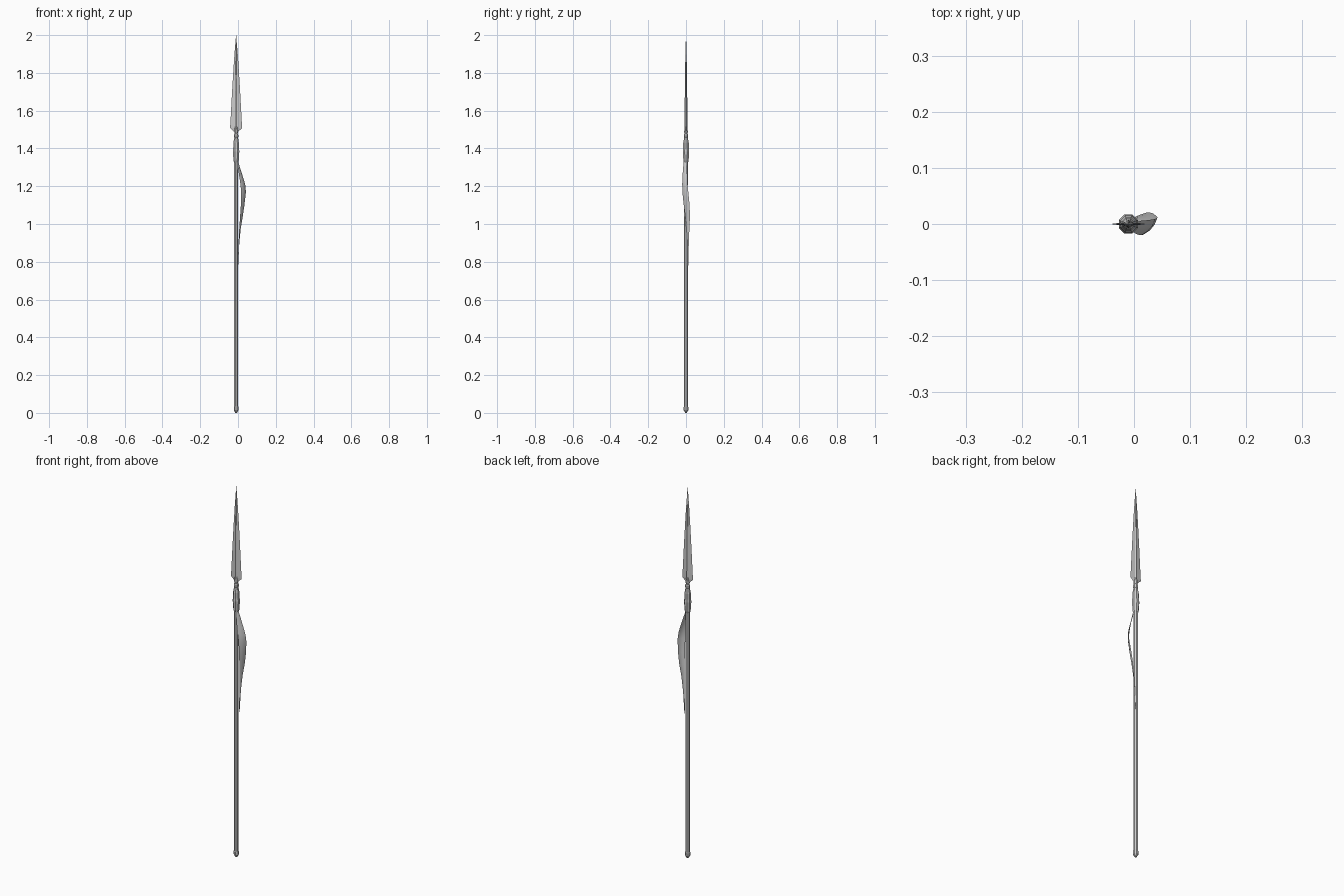
import bpy, bmesh, math

if "Cube" in bpy.data.objects:
    bpy.data.objects.remove(bpy.data.objects["Cube"])

CX = -0.01  # pole axis in x


def make_object(name, bm, smooth=False):
    bmesh.ops.recalc_face_normals(bm, faces=bm.faces)
    me = bpy.data.meshes.new(name)
    bm.to_mesh(me)
    bm.free()
    for p in me.polygons:
        p.use_smooth = smooth
    ob = bpy.data.objects.new(name, me)
    bpy.context.collection.objects.link(ob)
    return ob


def loft(name, rings, closed=True, smooth=False):
    """Bridge successive rings of points; cap the ends when closed."""
    bm = bmesh.new()
    vs = [[bm.verts.new(p) for p in r] for r in rings]
    n = len(vs[0])
    for a, b in zip(vs, vs[1:]):
        for i in range(n if closed else n - 1):
            j = (i + 1) % n
            bm.faces.new((a[i], a[j], b[j], b[i]))
    if closed:
        bm.faces.new(vs[0])
        bm.faces.new(vs[-1])
    return make_object(name, bm, smooth)


def turned(name, profile, sides=8):
    """Low-poly turned part from (radius, z) pairs."""
    rings = []
    for r, z in profile:
        rings.append([(CX + r * math.cos(2 * math.pi * (i + .5) / sides),
                       r * math.sin(2 * math.pi * (i + .5) / sides), z)
                      for i in range(sides)])
    return loft(name, rings)


# Pole with its butt cap
turned("shaft", [(0.0115, 0.02), (0.0115, 1.36)])
turned("butt_cap", [(0.005, 0.0), (0.013, 0.014), (0.0135, 0.03), (0.012, 0.034)])

# Socket, neck and collar under the blade
turned("socket", [(0.012, 1.325), (0.015, 1.335), (0.0185, 1.385), (0.0165, 1.40),
                  (0.016, 1.43), (0.011, 1.455), (0.009, 1.46)])
turned("collar", [(0.009, 1.455), (0.0125, 1.462), (0.0125, 1.472), (0.009, 1.479),
                  (0.011, 1.488), (0.009, 1.50), (0.007, 1.515)])

# Flat blade with a raised central rib: (half width, rib half width, half thickness, z)
blade = [(0.012, 0.006, 0.008, 1.490), (0.032, 0.006, 0.008, 1.508),
         (0.030, 0.006, 0.008, 1.54), (0.0225, 0.005, 0.0065, 1.68),
         (0.016, 0.003, 0.005, 1.79), (0.0095, 0.0015, 0.0035, 1.89),
         (0.0005, 0.0002, 0.0004, 2.0)]
rings = []
for w, r, t, z in blade:
    half = [(w, 0), (r, t * 0.4), (0, t)]
    quad = half + [(-r, t * 0.4)]
    outline = quad + [(-x, -y) for x, y in quad]
    rings.append([(CX + x, y, z) for x, y in outline])
loft("blade", rings)

# Cloth streamer tied below the socket: z, inner edge (x, y), outer edge (x, y)
cloth = [(1.33, -0.004, -0.012, 0.001, 0.002),
         (1.29, 0.001, -0.016, 0.013, 0.006),
         (1.25, 0.007, -0.019, 0.026, 0.007),
         (1.21, 0.013, -0.020, 0.038, 0.009),
         (1.17, 0.017, -0.019, 0.042, 0.012),
         (1.10, 0.015, -0.012, 0.034, 0.019),
         (1.04, 0.011, -0.004, 0.025, 0.021),
         (0.98, 0.007, 0.002, 0.015, 0.018),
         (0.90, 0.003, 0.008, 0.007, 0.015),
         (0.78, -0.001, 0.009, 0.001, 0.012)]
rings = []
for z, x0, y0, x1, y1 in cloth:
    row = []
    for k in range(4):
        f = k / 3
        bulge = 0.12 * math.sin(math.pi * f)
        row.append((x0 + (x1 - x0) * f + (y1 - y0) * bulge,
                    y0 + (y1 - y0) * f - (x1 - x0) * bulge, z))
    rings.append(row)
loft("streamer", rings, closed=False, smooth=True)
